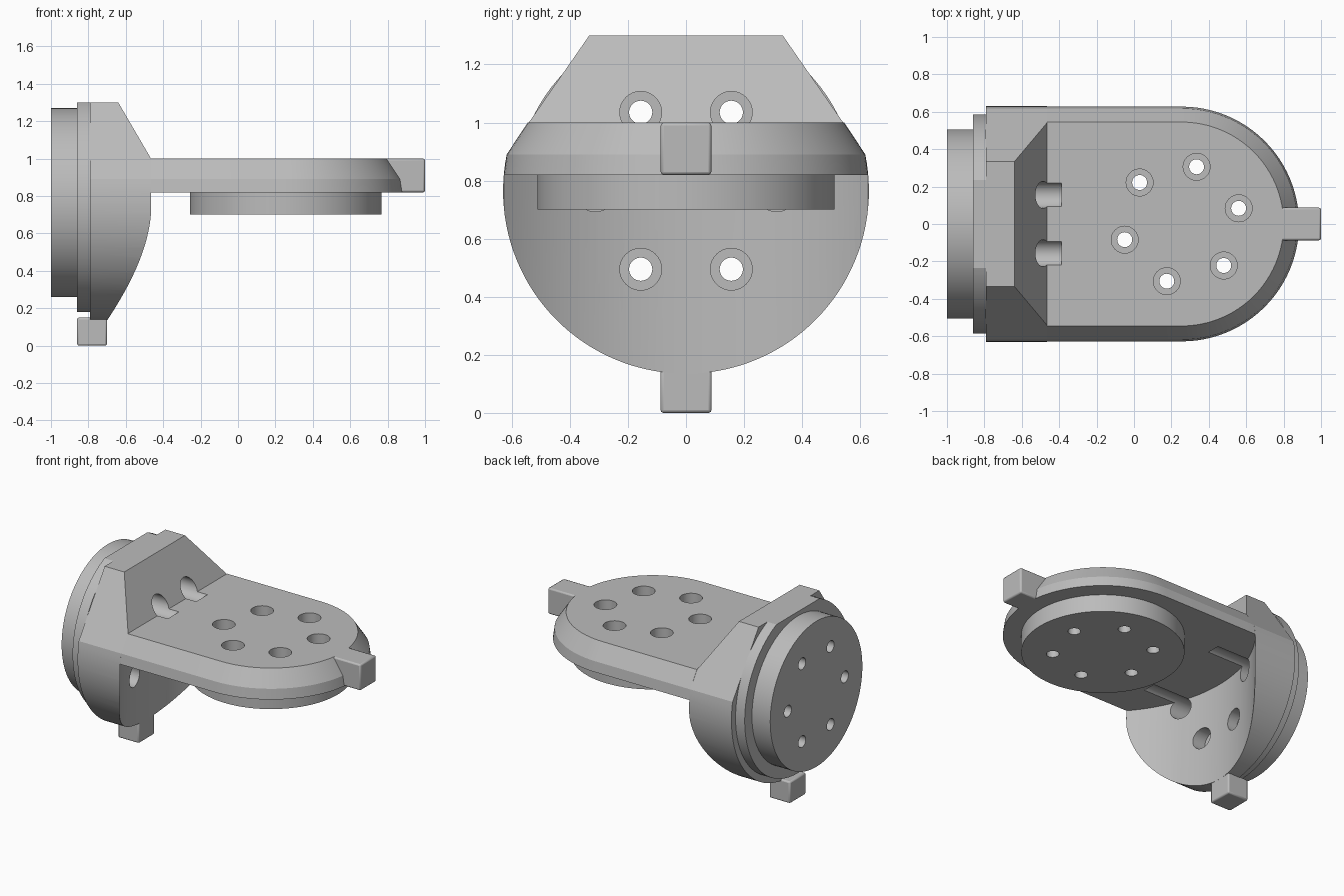
import bpy, bmesh, math
from mathutils import Matrix

if "Cube" in bpy.data.objects:
    bpy.data.objects.remove(bpy.data.objects["Cube"])

grey = bpy.data.materials.new("plain grey")
grey.diffuse_color = (0.5, 0.5, 0.5, 1)
grey.use_nodes = True
grey.node_tree.nodes["Principled BSDF"].inputs["Base Color"].default_value = grey.diffuse_color

CZ, R = 0.765, 0.63        # round back: centre height and radius
PX = 0.255                 # centre of the rounded platform end


def loft(name, rings):
    """Solid through matching rings of points, capped at both ends."""
    bm = bmesh.new()
    rows = [[bm.verts.new(p) for p in ring] for ring in rings]
    n = len(rows[0])
    for a, b in zip(rows, rows[1:]):
        for i in range(n):
            j = (i + 1) % n
            bm.faces.new((a[i], a[j], b[j], b[i]))
    bm.faces.new(rows[0])
    bm.faces.new(rows[-1])
    bmesh.ops.recalc_face_normals(bm, faces=bm.faces)
    me = bpy.data.meshes.new(name)
    bm.to_mesh(me)
    bm.free()
    me.materials.append(grey)
    ob = bpy.data.objects.new(name, me)
    bpy.context.collection.objects.link(ob)
    return ob


def circle(r, n):
    return [(r * math.cos(2 * math.pi * i / n), r * math.sin(2 * math.pi * i / n)) for i in range(n)]


def rod_x(name, r, x0, x1, y, z, n=96):
    return loft(name, [[(x, y + a, z + b) for a, b in circle(r, n)] for x in (x0, x1)])


def rod_z(name, r, z0, z1, x, y, n=96):
    return loft(name, [[(x + a, y + b, z) for a, b in circle(r, n)] for z in (z0, z1)])


def box(name, x0, x1, y0, y1, z0, z1):
    return loft(name, [[(x0, y0, z), (x1, y0, z), (x1, y1, z), (x0, y1, z)] for z in (z0, z1)])


def boolean(ob, other, op='DIFFERENCE'):
    m = ob.modifiers.new("cut", 'BOOLEAN')
    m.object, m.operation, m.solver = other, op, 'EXACT'
    bpy.context.view_layer.objects.active = ob
    bpy.ops.object.modifier_apply(modifier=m.name)


def remove(ob):
    bpy.data.objects.remove(ob, do_unlink=True)


# Upright body: round below, sloped shoulders and flat top
a0 = math.asin((0.89 - CZ) / R)
arc = [math.pi - a0 + (math.pi + 2 * a0) * i / 72 for i in range(73)]
profile = [(R * math.cos(a), CZ + R * math.sin(a)) for a in arc] + [(0.333, 1.3), (-0.333, 1.3)]
body = loft("upright_body", [[(x, y, z) for y, z in profile] for x in (-0.79, -0.465)])

# Sloping front of the body above the platform
wedge = [(-0.64, 1.3), (-0.465, 1.0), (-0.3, 0.7172), (-0.3, 1.5), (-0.7567, 1.5)]
wedge = [(-0.465, 1.0), (-0.4, 1.0), (-0.4, 1.5), (-0.7567, 1.5)]
c = loft("slope_cutter", [[(x, y, z) for x, z in wedge] for y in (-1, 1)])
boolean(body, c)
remove(c)

# Hollow curved clearance below the platform
c = rod_z("clearance_cutter", 0.955, -0.2, 0.82, PX, 0, 192)
boolean(body, c)
remove(c)

# Platform with rounded end and chamfered rim
rings = []
for r, z in ((0.6276, 0.82), (0.6175, 0.89), (0.545, 1.0)):
    end = [(PX + r * math.cos(t), r * math.sin(t), z)
           for t in (math.pi * (i / 48 - 0.5) for i in range(49))]
    rings.append(end + [(-0.465, r, z), (-0.465, -r, z)])
platform = loft("platform", rings)
boolean(body, platform, 'UNION')
remove(platform)
body.name = "bracket_body"

# Round flanges
back_disc = rod_x("back_disc", 0.505, -1.0, -0.86, 0, CZ)
back_ring = rod_x("back_ring", 0.585, -0.86, -0.79, 0, CZ)
c = box("top_cutter", -1.2, -0.5, -1, 1, 1.3, 1.6)
boolean(back_ring, c)
remove(c)
lower_disc = rod_z("lower_disc", 0.512, 0.70, 0.82, PX, 0)

# Bolt holes: a narrow through hole and a wide counterbore each
for k in range(6):
    a = math.radians(60 * k)
    y, z = 0.312 * math.cos(a), CZ + 0.312 * math.sin(a)
    b = a + math.radians(15.4)
    px, py = PX + 0.316 * math.cos(b), 0.316 * math.sin(b)
    jobs = [
        (rod_x("hole_cutter", 0.04, -1.1, -0.6, y, z, 32), (body, back_ring, back_disc)),
        (rod_x("bore_cutter", 0.072, -0.77, -0.387, y, z, 32), (body,)),
        (rod_z("hole_cutter", 0.04, 0.6, 1.1, px, py, 32), (body, lower_disc)),
        (rod_z("bore_cutter", 0.072, 0.84, 1.1, px, py, 32), (body,)),
    ]
    for cutter, targets in jobs:
        for t in targets:
            boolean(t, cutter)
        remove(cutter)

# Locating tabs with softened edges
for ob in (box("end_tab", 0.7, 1.0, -0.087, 0.087, 0.82, 1.0),
           box("bottom_tab", -0.86, -0.70, -0.088, 0.088, 0.0, 0.15)):
    m = ob.modifiers.new("soft", 'BEVEL')
    m.width, m.segments = 0.01, 2

# Smooth curves, sharp edges
for ob in list(bpy.data.objects):
    bpy.ops.object.select_all(action='DESELECT')
    ob.select_set(True)
    bpy.context.view_layer.objects.active = ob
    bpy.ops.object.shade_smooth_by_angle(angle=math.radians(15))
